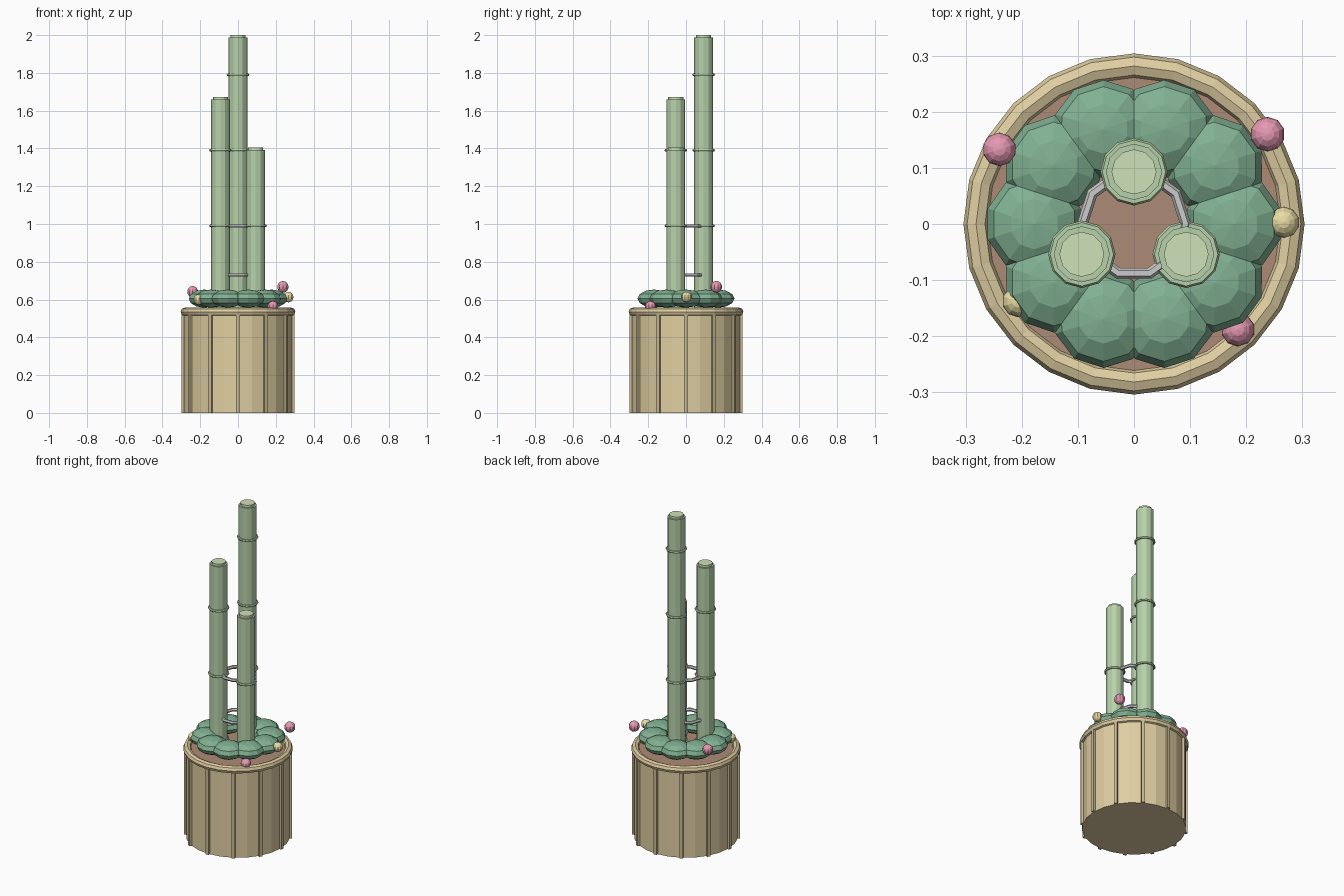
import bpy
from math import sin, cos, pi, radians

if "Cube" in bpy.data.objects:
    bpy.data.objects.remove(bpy.data.objects["Cube"])


def material(name, rgb):
    m = bpy.data.materials.new(name)
    m.diffuse_color = (*rgb, 1)
    m.use_nodes = True
    m.node_tree.nodes["Principled BSDF"].inputs["Base Color"].default_value = m.diffuse_color
    return m


WOOD = material("straw", (0.74, 0.62, 0.36))
RIB = material("dark_straw", (0.58, 0.49, 0.29))
SOIL = material("soil", (0.42, 0.26, 0.18))
LEAF = material("pine", (0.22, 0.44, 0.29))
BAMBOO = material("bamboo", (0.47, 0.64, 0.40))
CUT = material("cut_bamboo", (0.62, 0.75, 0.48))
CORD = material("cord", (0.88, 0.86, 0.85))
PINK = material("pink", (0.80, 0.32, 0.45))
GOLD = material("gold", (0.82, 0.72, 0.38))


def finish(name, mat):
    ob = bpy.context.object
    ob.name = name
    ob.data.materials.append(mat)
    return ob


def cylinder(name, x, y, z0, z1, r, sides, mat):
    bpy.ops.mesh.primitive_cylinder_add(vertices=sides, radius=r, depth=z1 - z0,
                                        location=(x, y, (z0 + z1) / 2))
    return finish(name, mat)


def ring(name, x, y, z, major, minor, sides, minor_sides, mat):
    bpy.ops.mesh.primitive_torus_add(major_radius=major, minor_radius=minor,
                                     major_segments=sides, minor_segments=minor_sides,
                                     location=(x, y, z))
    return finish(name, mat)


# Tub, ribs, rim and soil
cylinder("tub", 0, 0, 0, 0.53, 0.288, 24, WOOD)
for i in range(12):
    a = i * pi / 6
    bpy.ops.mesh.primitive_cube_add(size=1, location=(0.29 * cos(a), 0.29 * sin(a), 0.26),
                                    rotation=(0, 0, a))
    bpy.context.object.scale = (0.02, 0.02, 0.52)
    finish(f"tub_rib_{i}", RIB)
ring("tub_rim", 0, 0, 0.535, 0.2815, 0.0225, 24, 8, WOOD)
cylinder("soil", 0, 0, 0.52, 0.54, 0.265, 24, SOIL)

# Wreath of flattened foliage lobes
for i in range(10):
    a = i * radians(36)
    bpy.ops.mesh.primitive_uv_sphere_add(segments=10, ring_count=6, radius=1,
                                         location=(0.178 * cos(a), 0.178 * sin(a), 0.605),
                                         rotation=(0, 0, a))
    bpy.context.object.scale = (0.087, 0.09, 0.048)
    finish(f"foliage_{i}", LEAF)

# Bamboo stalks with node rings and cut tops
stalks = [("tall", 0, 0.093, 1.987, 2.0, (0.59, 0.99, 1.39, 1.79)),
          ("middle", -0.093, -0.054, 1.66, 1.673, (0.59, 0.99, 1.39)),
          ("short", 0.093, -0.054, 1.392, 1.405, (0.59, 0.99))]
for name, x, y, top, cap, nodes in stalks:
    cylinder(f"bamboo_{name}", x, y, 0.53, top, 0.05, 12, BAMBOO)
    cylinder(f"bamboo_cut_{name}", x, y, top - 0.01, cap, 0.04, 12, CUT)
    for i, z in enumerate(nodes):
        ring(f"bamboo_node_{name}_{i}", x, y, z, 0.053, 0.007, 12, 6, BAMBOO)

# Cords tying the stalks together
for i, z in enumerate((0.73, 0.99)):
    ring(f"cord_{i}", 0, 0, z, 0.092, 0.01, 10, 6, CORD)

# Berries
berries = [(-0.24, 0.133, 0.642, 0.03, PINK), (0.238, 0.16, 0.667, 0.031, PINK),
           (0.185, -0.188, 0.562, 0.03, PINK), (0.267, 0.003, 0.613, 0.028, GOLD),
           (-0.207, -0.138, 0.6, 0.028, GOLD)]
for i, (x, y, z, r, mat) in enumerate(berries):
    bpy.ops.mesh.primitive_uv_sphere_add(segments=10, ring_count=8, radius=r, location=(x, y, z))
    finish(f"berry_{i}", mat)
